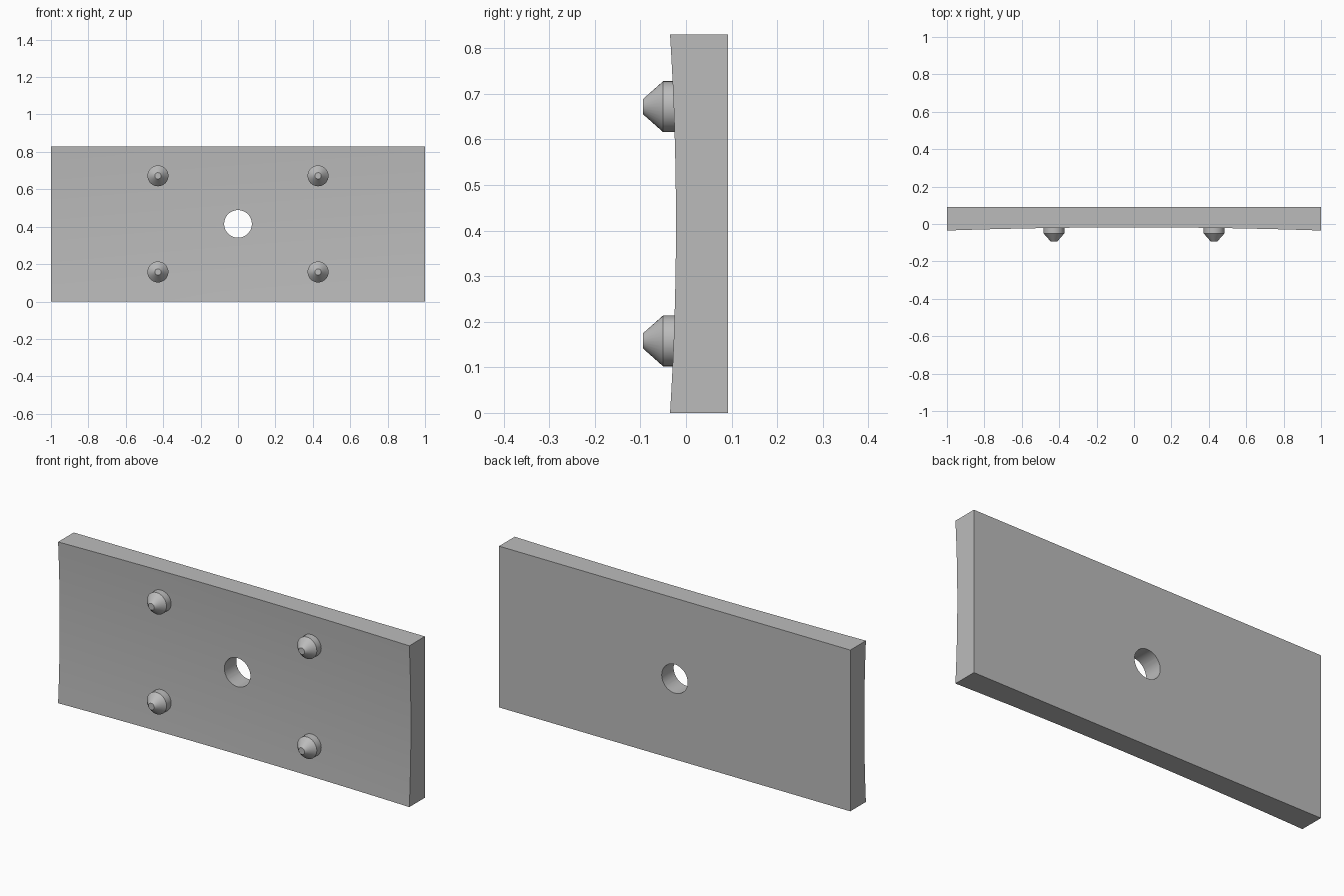
import bpy, bmesh, math
from mathutils import Matrix

if "Cube" in bpy.data.objects:
    bpy.data.objects.remove(bpy.data.objects["Cube"], do_unlink=True)

HEIGHT, BACK = 0.83, 0.092
MID = HEIGHT / 2

grey = bpy.data.materials.new("plain grey")
grey.use_nodes = True
colour = (0.5, 0.5, 0.5, 1)
grey.diffuse_color = colour
grey.node_tree.nodes["Principled BSDF"].inputs["Base Color"].default_value = colour


def make_object(name, bm):
    bmesh.ops.recalc_face_normals(bm, faces=bm.faces)
    mesh = bpy.data.meshes.new(name)
    bm.to_mesh(mesh)
    bm.free()
    mesh.materials.append(grey)
    obj = bpy.data.objects.new(name, mesh)
    bpy.context.collection.objects.link(obj)
    return obj


def shade(obj):
    bpy.ops.object.select_all(action="DESELECT")
    obj.select_set(True)
    bpy.context.view_layer.objects.active = obj
    bpy.ops.object.shade_smooth_by_angle(angle=math.radians(30))


def front_y(x, z):
    """Dished front surface, deepest at the centre."""
    return -0.005 - 0.017 * x ** 2 - 0.013 * ((z - MID) / MID) ** 2


# Plate: a dished front grid extruded to a flat back
bm = bmesh.new()
bmesh.ops.create_grid(bm, x_segments=32, y_segments=16, size=1)
for v in bm.verts:
    x, z = v.co.x, (v.co.y + 1) * MID
    v.co = (x, front_y(x, z), z)
extruded = bmesh.ops.extrude_face_region(bm, geom=bm.faces[:])
for item in extruded["geom"]:
    if isinstance(item, bmesh.types.BMVert):
        item.co.y = BACK
bmesh.ops.recalc_face_normals(bm, faces=bm.faces)
bmesh.ops.dissolve_limit(bm, angle_limit=0.0002, verts=bm.verts, edges=bm.edges)
plate = make_object("plate", bm)

# Centre hole cut through the plate
bm = bmesh.new()
bmesh.ops.create_cone(bm, cap_ends=True, segments=48, radius1=0.074, radius2=0.074, depth=1,
                      matrix=Matrix.Translation((0, 0, MID)) @ Matrix.Rotation(math.pi / 2, 4, "X"))
cutter = make_object("hole_cutter", bm)
cutter.hide_render = True
cut = plate.modifiers.new("centre hole", "BOOLEAN")
cut.operation = "DIFFERENCE"
cut.solver = "EXACT"
cut.object = cutter
bpy.context.view_layer.objects.active = plate
bpy.ops.object.modifier_apply(modifier=cut.name)
bpy.data.objects.remove(cutter, do_unlink=True)
shade(plate)

# Locating pins: short cylinder, cone and small flat tip
PIN_PROFILE = [(0, 0.02), (0.056, 0.02), (0.056, -0.05), (0.017, -0.094), (0, -0.094)]


def make_pin(name, x, z):
    bm = bmesh.new()
    verts = [bm.verts.new((r, y, 0)) for r, y in PIN_PROFILE]
    edges = [bm.edges.new(pair) for pair in zip(verts, verts[1:])]
    bmesh.ops.spin(bm, geom=verts + edges, cent=(0, 0, 0), axis=(0, 1, 0),
                   angle=math.tau, steps=32)
    bmesh.ops.remove_doubles(bm, verts=bm.verts, dist=0.0001)
    pin = make_object(name, bm)
    pin.location = (x, 0, z)
    shade(pin)


for side, x in (("left", 0.428), ("right", -0.428)):
    for level, z in (("lower", 0.158), ("upper", 0.672)):
        make_pin(f"{level}_{side}_pin", x, z)
